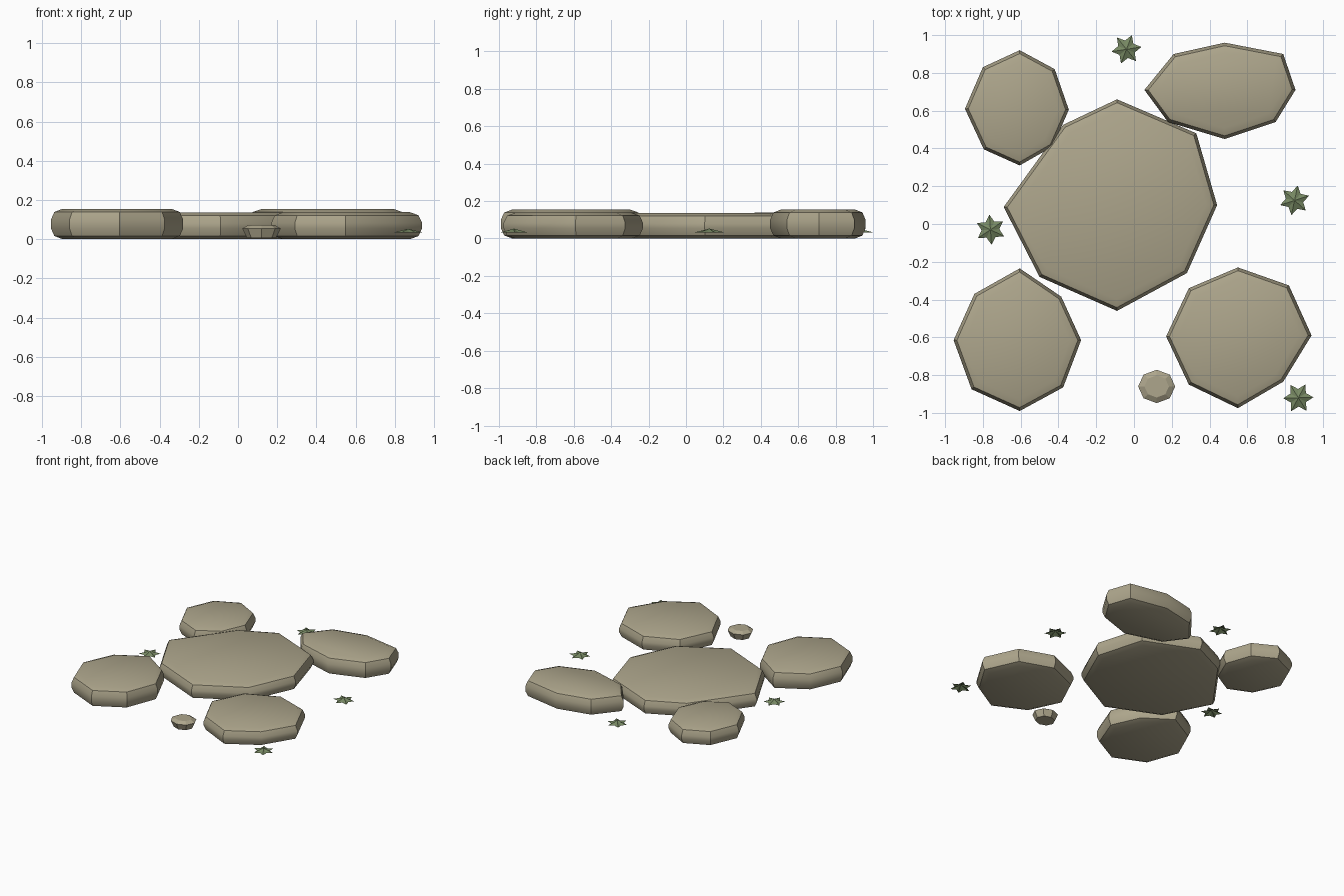
import bpy, bmesh, math

if "Cube" in bpy.data.objects:
    bpy.data.objects.remove(bpy.data.objects["Cube"])


def material(name, rgb):
    m = bpy.data.materials.new(name)
    m.diffuse_color = (*rgb, 1)
    m.use_nodes = True
    m.node_tree.nodes["Principled BSDF"].inputs["Base Color"].default_value = m.diffuse_color
    return m


STONE = material("sandstone", (0.42, 0.38, 0.262))
MOSS = material("moss_green", (0.185, 0.25, 0.125))


def finish(name, bm, mat, angle=None):
    bmesh.ops.recalc_face_normals(bm, faces=bm.faces)
    me = bpy.data.meshes.new(name)
    bm.to_mesh(me)
    bm.free()
    me.materials.append(mat)
    ob = bpy.data.objects.new(name, me)
    bpy.context.collection.objects.link(ob)
    if angle:
        bpy.context.view_layer.objects.active = ob
        ob.select_set(True)
        bpy.ops.object.shade_smooth_by_angle(angle=math.radians(angle))
        ob.select_set(False)
    return ob


def slab(name, outline, height):
    """Irregular octagonal slab with rounded top and bottom rims."""
    bm = bmesh.new()
    base = bm.faces.new([bm.verts.new((x, y, 0)) for x, y in outline])
    top = bmesh.ops.extrude_face_region(bm, geom=[base], use_keep_orig=True)["geom"]
    for v in top:
        if isinstance(v, bmesh.types.BMVert):
            v.co.z = height
    bmesh.ops.recalc_face_normals(bm, faces=bm.faces)
    rims = [e for e in bm.edges if abs(e.verts[0].co.z - e.verts[1].co.z) < 1e-5]
    bmesh.ops.bevel(bm, geom=rims, offset=0.055, segments=2, profile=0.5,
                    affect='EDGES', clamp_overlap=True)
    finish(name, bm, STONE, 35)


# Paving stones
slab("centre_stone", [(-.09, .66), (.33, .48), (.44, .10), (.28, -.26),
                      (-.09, -.46), (-.50, -.28), (-.69, .09), (-.375, .525)], .136)
slab("back_left_stone", [(-.605, .92), (-.42, .82), (-.345, .605), (-.43, .41),
                         (-.605, .31), (-.795, .395), (-.895, .61), (-.80, .83)], .14)
slab("back_right_stone", [(.055, .71), (.21, .90), (.48, .96), (.79, .90),
                          (.855, .71), (.75, .54), (.48, .45), (.18, .54)], .155)
slab("front_left_stone", [(-.605, -.235), (-.385, -.385), (-.28, -.615), (-.375, -.865),
                          (-.605, -.99), (-.86, -.875), (-.955, -.615), (-.845, -.37)], .155)
slab("front_right_stone", [(.55, -.23), (.82, -.325), (.94, -.59), (.79, -.835),
                           (.55, -.975), (.29, -.85), (.17, -.595), (.29, -.34)], .138)

# Pebble: stacked octagonal rings
bm = bmesh.new()
rings = []
for r, z in [(.074, .005), (.098, .055), (.065, .073)]:
    rings.append([bm.verts.new((.12 + r * math.cos(i * math.tau / 8),
                                -.86 + .9 * r * math.sin(i * math.tau / 8), z))
                  for i in range(8)])
for a, b in zip(rings, rings[1:]):
    for i in range(8):
        j = (i + 1) % 8
        bm.faces.new((a[i], a[j], b[j], b[i]))
bm.faces.new(rings[0])
bm.faces.new(rings[-1])
finish("pebble", bm, STONE)

# Moss tufts: shallow six-pointed stars with a raised middle
for n, (cx, cy, rot) in enumerate([(-.04, .925, 69), (.85, .125, 78),
                                   (-.76, -.03, 94), (.87, -.92, 62)]):
    bm = bmesh.new()
    mid = bm.verts.new((cx, cy, .053))
    pts = []
    for i in range(12):
        r = .047 if i % 2 else .08
        a = math.radians(rot + 30 * i)
        pts.append(bm.verts.new((cx + r * math.cos(a), cy + r * math.sin(a), .033)))
    for i in range(12):
        bm.faces.new((mid, pts[i], pts[(i + 1) % 12]))
    ob = finish(f"moss_tuft_{n + 1}", bm, MOSS)
    # make sure the open cap faces upward
    if ob.data.polygons[0].normal.z < 0:
        ob.data.flip_normals()
